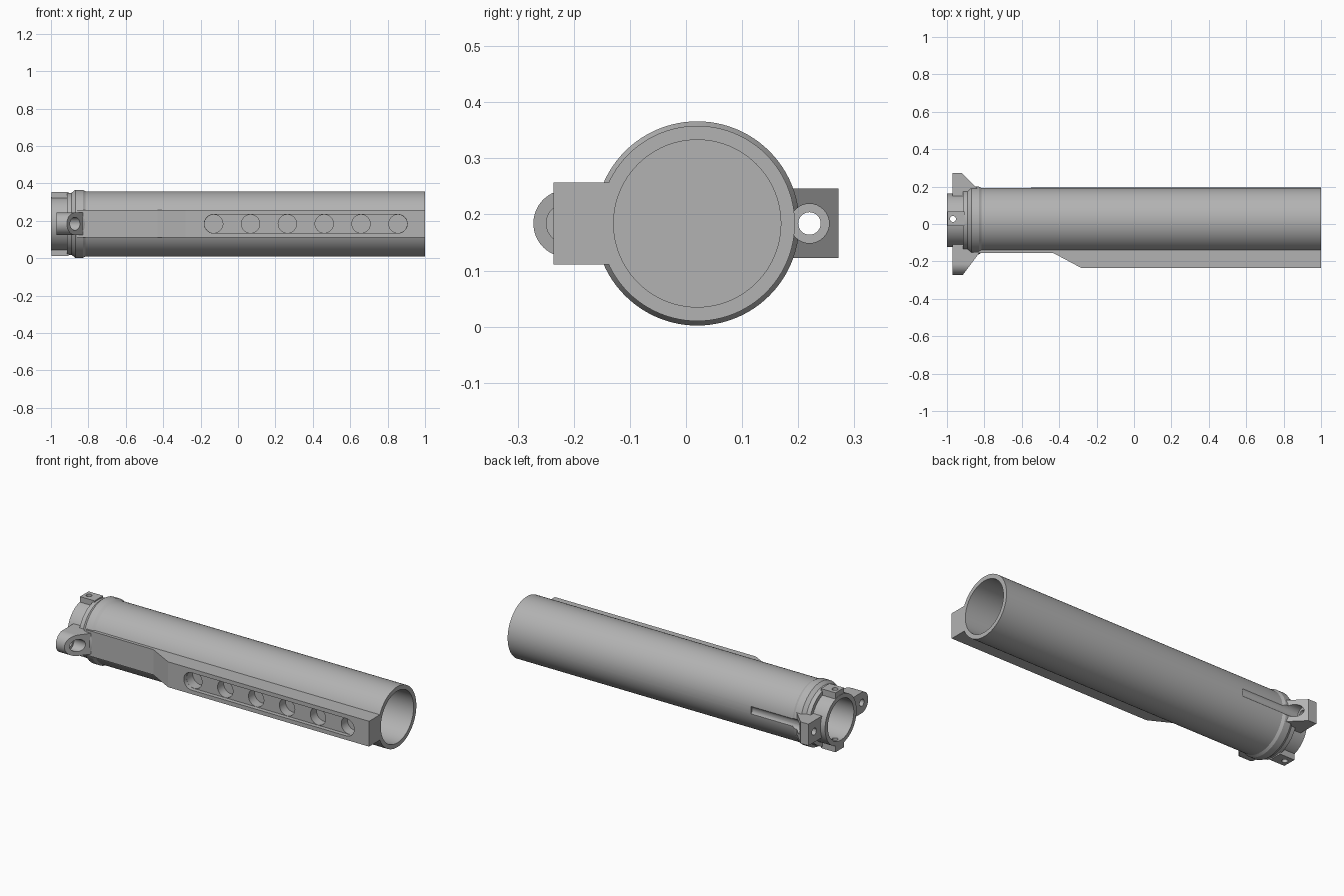
import bpy, bmesh, math
from mathutils import Vector

if bpy.data.objects.get("Cube"):
    bpy.data.objects.remove(bpy.data.objects["Cube"], do_unlink=True)

GREY = (0.45, 0.45, 0.45, 1)
metal = bpy.data.materials.new("grey_metal")
metal.use_nodes = True
metal.diffuse_color = GREY
metal.node_tree.nodes["Principled BSDF"].inputs["Base Color"].default_value = GREY

CY, CZ = 0.02, 0.184   # tube axis


def finish(name, bm):
    bmesh.ops.recalc_face_normals(bm, faces=bm.faces)
    mesh = bpy.data.meshes.new(name)
    bm.to_mesh(mesh)
    bm.free()
    mesh.materials.append(metal)
    ob = bpy.data.objects.new(name, mesh)
    bpy.context.collection.objects.link(ob)
    return ob


def prism(name, pts, axis, lo, hi):
    """Extrude a 2D outline along an axis; points use the other two axes in order."""
    bm = bmesh.new()

    def place(p, t):
        c = list(p)
        c.insert("xyz".index(axis), t)
        return bm.verts.new(c)
    a = [place(p, lo) for p in pts]
    b = [place(p, hi) for p in pts]
    bm.faces.new(a)
    bm.faces.new(b[::-1])
    for i in range(len(pts)):
        j = (i + 1) % len(pts)
        bm.faces.new((a[i], a[j], b[j], b[i]))
    return finish(name, bm)


def arc(cx, cy, r, start=0, end=360, n=32):
    full = end - start == 360
    steps = n if full else n + 1
    angles = [math.radians(start + (end - start) * i / n) for i in range(steps)]
    return [(cx + r * math.cos(t), cy + r * math.sin(t)) for t in angles]


def rect(x0, x1, y0, y1):
    return [(x0, y0), (x1, y0), (x1, y1), (x0, y1)]


def lathe_x(name, profile, n=96):
    bm = bmesh.new()
    vs = [bm.verts.new((x, CY, CZ + r)) for x, r in profile]
    es = [bm.edges.new(pair) for pair in zip(vs, vs[1:])]
    bmesh.ops.spin(bm, geom=vs + es, cent=(0, CY, CZ), axis=(1, 0, 0),
                   angle=math.tau, steps=n)
    bmesh.ops.remove_doubles(bm, verts=bm.verts, dist=1e-5)
    return finish(name, bm)


def cut(ob, *cutters):
    bpy.context.view_layer.objects.active = ob
    for c in cutters:
        mod = ob.modifiers.new("cut", "BOOLEAN")
        mod.operation, mod.solver, mod.object = "DIFFERENCE", "EXACT", c
        bpy.ops.object.modifier_apply(modifier=mod.name)


# Tube with collar, stepped neck and a blind bore at each end
tube = lathe_x("tube", [
    (-0.72, 0), (-0.72, 0.118), (-1, 0.118), (-1, 0.143), (-0.915, 0.143),
    (-0.915, 0.165), (-0.89, 0.166), (-0.87, 0.182), (-0.83, 0.182),
    (-0.815, 0.174), (1, 0.174), (1, 0.149), (-0.65, 0.149), (-0.65, 0)])

# Side rail with ramp, long slot and six round pockets
rail = prism("side_rail", [(-0.86, -0.133), (-0.86, -0.156), (-0.43, -0.156),
                           (-0.28, -0.236), (1, -0.236), (1, -0.133)],
             "z", CZ - 0.073, CZ + 0.073)
R = 0.05
x_first, x_last = -0.13, 0.855
slot = prism("slot_cutter", arc(x_last, CZ, R, -90, 90) + arc(x_first, CZ, R, 90, 270),
             "y", -0.3, -0.212)
pockets = [prism("pocket_cutter", arc(x_first + (x_last - x_first) * i / 5, CZ, R - 0.001),
                 "y", -0.3, -0.157) for i in range(6)]
cut(rail, slot, *pockets)

# Side lugs: square at the back, rounded at the front
back_lug = prism("back_lug", rect(0.14, 0.272, CZ - 0.062, CZ + 0.062), "x", -0.97, -0.82)
front_lug = prism("front_lug", [(-0.11, CZ - 0.06), (-0.11, CZ + 0.06)]
                  + arc(-0.212, CZ, 0.06, 90, 270), "x", -0.97, -0.82)
slopes = [prism("slope_cutter", pts, "z", 0, 0.4) for pts in (
    [(-0.93, 0.282), (-0.91, 0.262), (-0.82, 0.172), (-0.7, 0.172), (-0.7, 0.3)],
    [(-0.9225, -0.282), (-0.825, -0.152), (-0.825, -0.1), (-0.7, -0.1), (-0.7, -0.282)])]
bolts, clearances = [], []
for y in (0.22, -0.214):
    bolts.append(prism("bolt_cutter", arc(y, CZ, 0.02), "x", -1.1, -0.7))
    clearances.append(prism("clearance_cutter", arc(y, CZ, 0.035), "x", -0.92, -0.55))
for lug, s, b, c in zip((back_lug, front_lug), slopes, bolts, clearances):
    cut(lug, s, b, c)
cut(tube, clearances[0])

# Top and bottom lugs with a pin hole through the neck wall
pin = prism("pin_cutter", arc(-0.968, 0.027, 0.016), "z", -0.1, 0.5)
lugs = []
for name, side in (("top_lug", 1), ("bottom_lug", -1)):
    z0, z1 = sorted((CZ + side * 0.13, CZ + side * 0.171))
    lugs.append(prism(name, rect(-0.998, -0.905, -0.012, 0.066), "z", z0, z1))
    cut(lugs[-1], pin)
cut(tube, pin)

# Remove cutters and shade
for c in [slot, pin] + pockets + slopes + bolts + clearances:
    bpy.data.objects.remove(c, do_unlink=True)
for ob in bpy.context.selected_objects:
    ob.select_set(False)
for ob in [tube, rail, back_lug, front_lug] + lugs:
    ob.select_set(True)
bpy.context.view_layer.objects.active = tube
bpy.ops.object.shade_smooth_by_angle(angle=math.radians(25))
